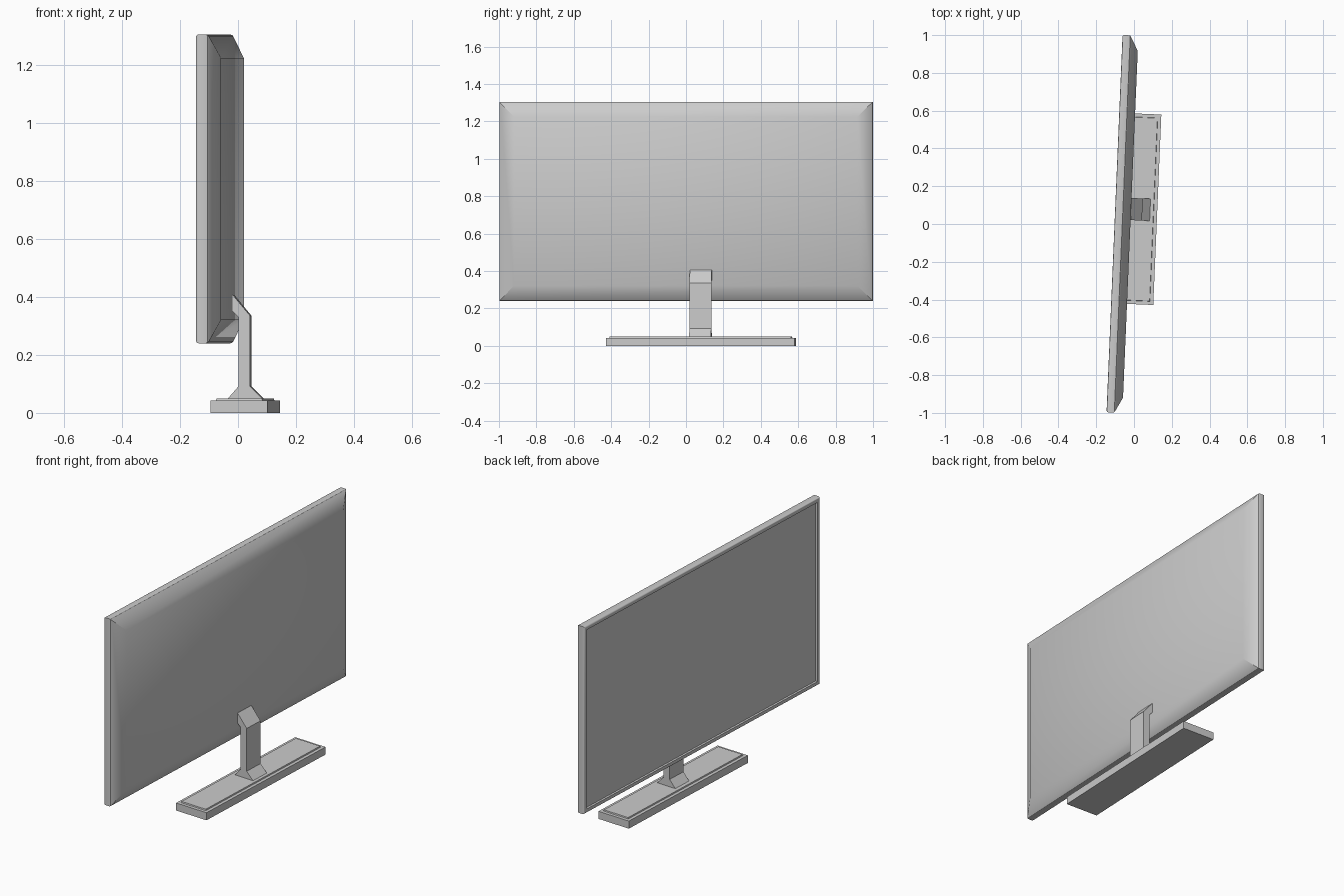
import bpy, bmesh, math
from mathutils import Vector

if "Cube" in bpy.data.objects:
    bpy.data.objects.remove(bpy.data.objects["Cube"])

TURN = -math.radians(2.43)   # the whole set is turned slightly about z


def loft(name, rings, cap_start=True, cap_end=True, smooth=False):
    """Skin a list of equal-length point rings and cap the ends."""
    bm = bmesh.new()
    loops = [[bm.verts.new(p) for p in ring] for ring in rings]
    n = len(loops[0])
    for a, b in zip(loops, loops[1:]):
        for i in range(n):
            j = (i + 1) % n
            bm.faces.new((a[i], a[j], b[j], b[i]))
    if cap_start:
        bm.faces.new(loops[0][::-1])
    if cap_end:
        bm.faces.new(loops[-1])
    bmesh.ops.recalc_face_normals(bm, faces=bm.faces)
    mesh = bpy.data.meshes.new(name)
    bm.to_mesh(mesh)
    bm.free()
    obj = bpy.data.objects.new(name, mesh)
    bpy.context.collection.objects.link(obj)
    obj.rotation_euler.z = TURN
    if smooth:
        bpy.ops.object.select_all(action='DESELECT')
        obj.select_set(True)
        bpy.context.view_layer.objects.active = obj
        bpy.ops.object.shade_smooth_by_angle(angle=math.radians(30))
    return obj


def upright(x, inset):
    """Rectangle of the panel outline at depth x, shrunk by inset."""
    y0, y1, z0, z1 = -1.002 + inset, 0.997 - inset, 0.24 + inset, 1.305 - inset
    return [Vector(p) for p in ((x, y0, z0), (x, y1, z0), (x, y1, z1), (x, y0, z1))]


def flat(z, inset):
    """Rectangle of the base outline at height z, shrunk by inset."""
    x0, x1, y0, y1 = -0.077 + inset, 0.12 - inset, -0.424 + inset, 0.585 - inset
    return [Vector(p) for p in ((x0, y0, z), (x1, y0, z), (x1, y1, z), (x0, y1, z))]


# Casing: recess wall, bezel, rounded rim, sloped back
FRONT, RIM, BACK, R = -0.103, -0.060, -0.019, 0.010
section = [(FRONT + 0.012, 0.026), (FRONT, 0.024)]
for k in range(5):
    a = math.radians(90 * k / 4)
    section.append((FRONT + R * (1 - math.cos(a)), R * (1 - math.sin(a))))
section += [(RIM - 0.008, 0), (RIM - 0.002, 0.002), (RIM + 0.002, 0.007),
            (BACK, 0.081)]
loft("casing", [upright(*s) for s in section], cap_start=False, smooth=True)

# Screen, set back inside the bezel
loft("screen", [upright(FRONT + 0.010, 0.0255), upright(FRONT + 0.014, 0.0255)])

# Neck: side profile extruded across its width
profile = [(-0.037, 0.048), (0.084, 0.048), (0.041, 0.092), (0.041, 0.335),
           (-0.018, 0.406), (-0.021, 0.406), (-0.021, 0.352), (0.001, 0.330),
           (0.001, 0.092)]
loft("neck", [[Vector((x, y, z)) for x, z in profile] for y in (0.02, 0.137)])

# Base slab and raised top plate
loft("base", [flat(0, 0), flat(0.043, 0)])
loft("base_plate", [flat(0.041, 0.018), flat(0.050, 0.020)])
